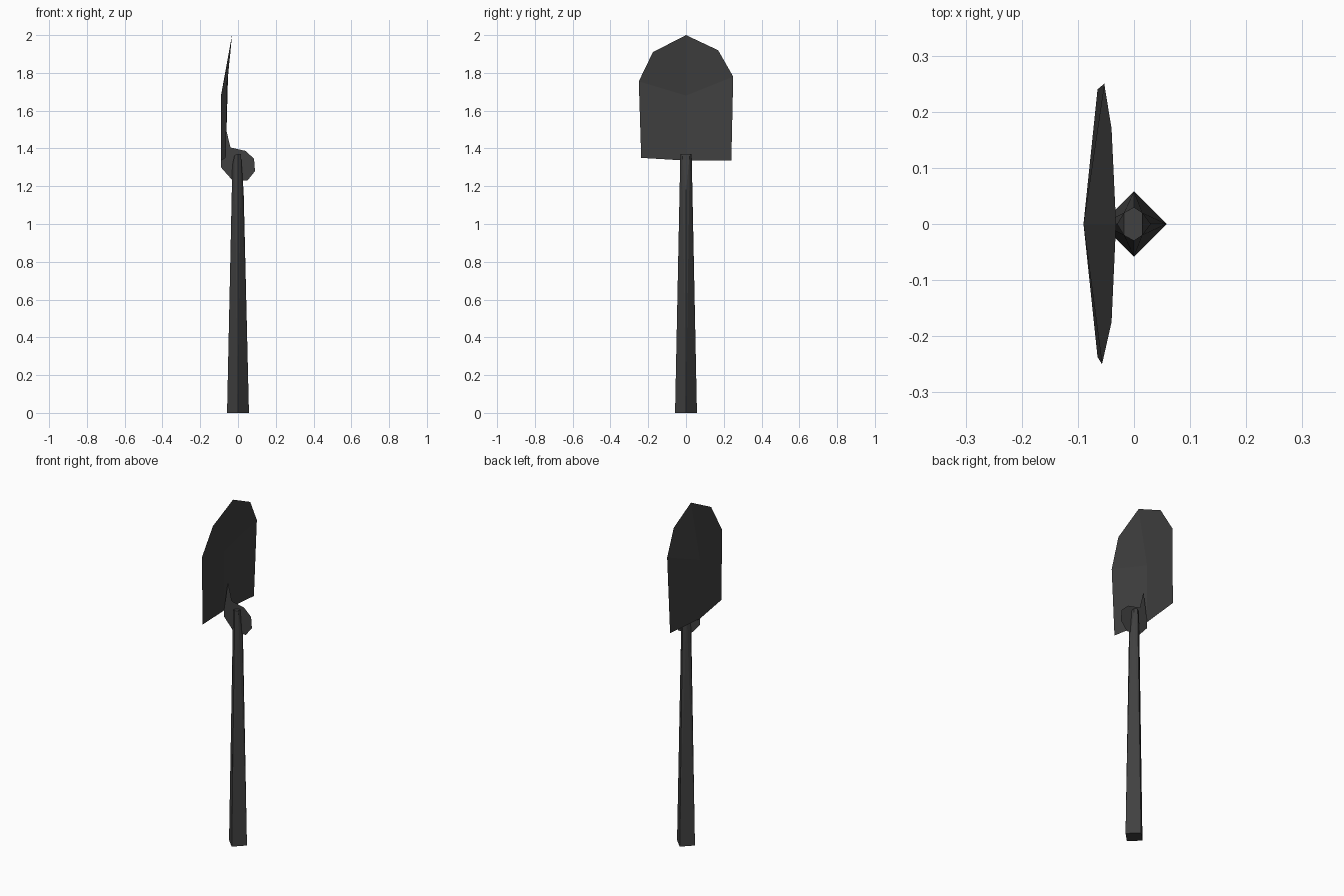
import bpy, bmesh

if "Cube" in bpy.data.objects:
    bpy.data.objects.remove(bpy.data.objects["Cube"])

steel = bpy.data.materials.new("dark_grey")
steel.diffuse_color = (0.052, 0.052, 0.052, 1)
steel.use_nodes = True
steel.node_tree.nodes["Principled BSDF"].inputs["Base Color"].default_value = steel.diffuse_color


def add_object(name, bm):
    me = bpy.data.meshes.new(name)
    bm.to_mesh(me)
    bm.free()
    me.materials.append(steel)
    ob = bpy.data.objects.new(name, me)
    bpy.context.collection.objects.link(ob)
    return ob


def sheet(name, pts, faces):
    bm = bmesh.new()
    vs = [bm.verts.new(p) for p in pts]
    for f in faces:
        bm.faces.new([vs[i] for i in f])
    return add_object(name, bm)


# Handle: tapered diamond shaft whose front and back edges fork into a six-sided tip
R = 0.058
bm = bmesh.new()
pts = [(R, 0, 0), (-R, 0, 0), (0, R, 0), (0, -R, 0),
       (0.03, 0, 1.17), (-0.03, 0, 1.31)]
for s in (1, -1):
    pts += [(0, s * 0.03, 1.37), (0.015, s * 0.02, 1.37), (-0.018, s * 0.02, 1.365)]
for p in pts:
    bm.verts.new(p)
bmesh.ops.convex_hull(bm, input=bm.verts[:])
bmesh.ops.recalc_face_normals(bm, faces=bm.faces[:])
add_object("handle", bm)

# Blade: thin sheet folded along its centre line, leaning over at the tip
spine = [(-0.09, 0, 1.336), (-0.09, 0, 1.68), (-0.032, 0, 2.0)]
left = [(-0.065, -0.237, 1.35), (-0.057, -0.25, 1.755), (-0.04, -0.175, 1.91)]
right = [(-0.065, 0.24, 1.336), (-0.053, 0.25, 1.78), (-0.04, 0.17, 1.92)]
sheet("blade", spine + left + right,
      [(0, 1, 4, 3), (1, 2, 5, 4), (0, 6, 7, 1), (1, 7, 8, 2)])

# Bracket: flat upright plate with a spur reaching up the blade
profile = [(-0.065, 1.51), (-0.09, 1.34), (-0.09, 1.30), (-0.033, 1.235),
           (0.05, 1.23), (0.09, 1.28), (0.085, 1.345), (0.04, 1.387), (-0.04, 1.405)]
sheet("bracket_plate", [(x, 0, z) for x, z in profile], [tuple(range(len(profile)))])
